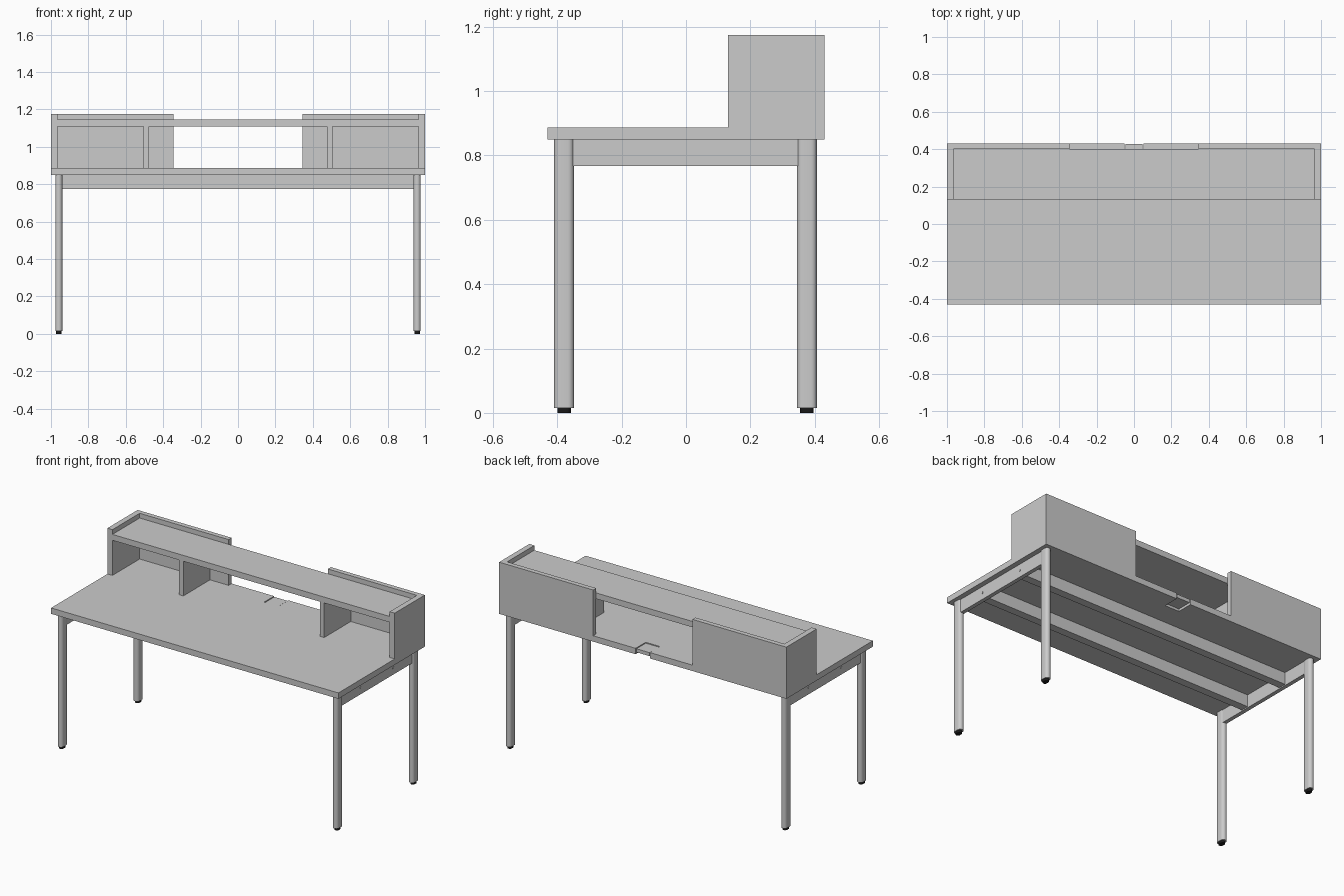
import bpy, bmesh, math

if "Cube" in bpy.data.objects:
    bpy.data.objects.remove(bpy.data.objects["Cube"])


def prism(name, pts, z0, z1, smooth=False):
    """Extrude a flat outline (x, y) from z0 up to z1."""
    bm = bmesh.new()
    face = bm.faces.new([bm.verts.new((x, y, z0)) for x, y in pts])
    ext = bmesh.ops.extrude_face_region(bm, geom=[face])
    for v in ext["geom"]:
        if isinstance(v, bmesh.types.BMVert):
            v.co.z = z1
    bmesh.ops.recalc_face_normals(bm, faces=bm.faces)
    me = bpy.data.meshes.new(name)
    bm.to_mesh(me)
    bm.free()
    ob = bpy.data.objects.new(name, me)
    bpy.context.collection.objects.link(ob)
    if smooth:
        bpy.ops.object.select_all(action='DESELECT')
        ob.select_set(True)
        bpy.context.view_layer.objects.active = ob
        bpy.ops.object.shade_smooth_by_angle(angle=math.radians(35))
    return ob


def box(name, x0, x1, y0, y1, z0, z1):
    return prism(name, [(x0, y0), (x1, y0), (x1, y1), (x0, y1)], z0, z1)


def sided(name, s, x0, x1, *rest):
    """Box on the right (s=1) or mirrored to the left (s=-1)."""
    a, b = sorted((s * x0, s * x1))
    return box(name, a, b, *rest)


def obround(cx, cy, w, d, n=12):
    """Outline with two straight sides and rounded ends along y."""
    r, h = w / 2, (d - w) / 2
    pts = []
    for i in range(n + 1):
        a = math.pi * i / n
        pts.append((cx + r * math.cos(a), cy + h + r * math.sin(a)))
    for i in range(n + 1):
        a = math.pi + math.pi * i / n
        pts.append((cx + r * math.cos(a), cy - h + r * math.sin(a)))
    return pts


black = bpy.data.materials.new("black_rubber")
black.diffuse_color = (0.01, 0.01, 0.01, 1)
black.use_nodes = True
black.node_tree.nodes["Principled BSDF"].inputs["Base Color"].default_value = black.diffuse_color

TOP, UNDER, HIGH = 0.887, 0.85, 1.175

# desktop with a cable notch at the back, and the notch lid
prism("desktop", [(-1, -0.43), (1, -0.43), (1, 0.43), (0.05, 0.43), (0.05, 0.33),
                  (-0.05, 0.33), (-0.05, 0.43), (-1, 0.43)], UNDER, TOP)
box("cable_lid", -0.046, 0.046, 0.335, 0.427, 0.862, 0.884)

# long shelf above the desktop
box("shelf", -0.965, 0.965, 0.13, 0.40, 1.108, 1.145)

# long beams under the desktop
for y, end in ((-0.163, "front"), (0.162, "back")):
    box(end + "_beam", -0.945, 0.945, y - 0.025, y + 0.025, 0.775, UNDER)

for s, side in ((-1, "left"), (1, "right")):
    # shelf supports
    sided(side + "_side_panel", s, 0.965, 1, 0.13, 0.43, TOP, HIGH)
    sided(side + "_back_panel", s, 0.345, 0.965, 0.40, 0.43, TOP, HIGH)
    sided(side + "_divider", s, 0.475, 0.505, 0.135, 0.40, TOP, 1.108)
    # end rail joining the legs
    sided(side + "_end_rail", s, 0.943, 0.968, -0.36, 0.36, 0.768, UNDER)
    for y, end in ((-0.379, "front"), (0.376, "back")):
        # legs and feet
        prism(f"{end}_{side}_leg", obround(s * 0.958, y, 0.038, 0.062),
              0.015, UNDER, True)
        foot = prism(f"{end}_{side}_foot", obround(s * 0.958, y, 0.028, 0.042),
                     0, 0.015, True)
        foot.data.materials.append(black)
        # rail bolts
        bpy.ops.mesh.primitive_cylinder_add(
            vertices=16, radius=0.007, depth=0.004,
            location=(s * 0.969, -0.163 if y < 0 else 0.162, 0.81),
            rotation=(0, math.pi / 2, 0))
        bpy.context.object.name = f"{end}_{side}_bolt"
